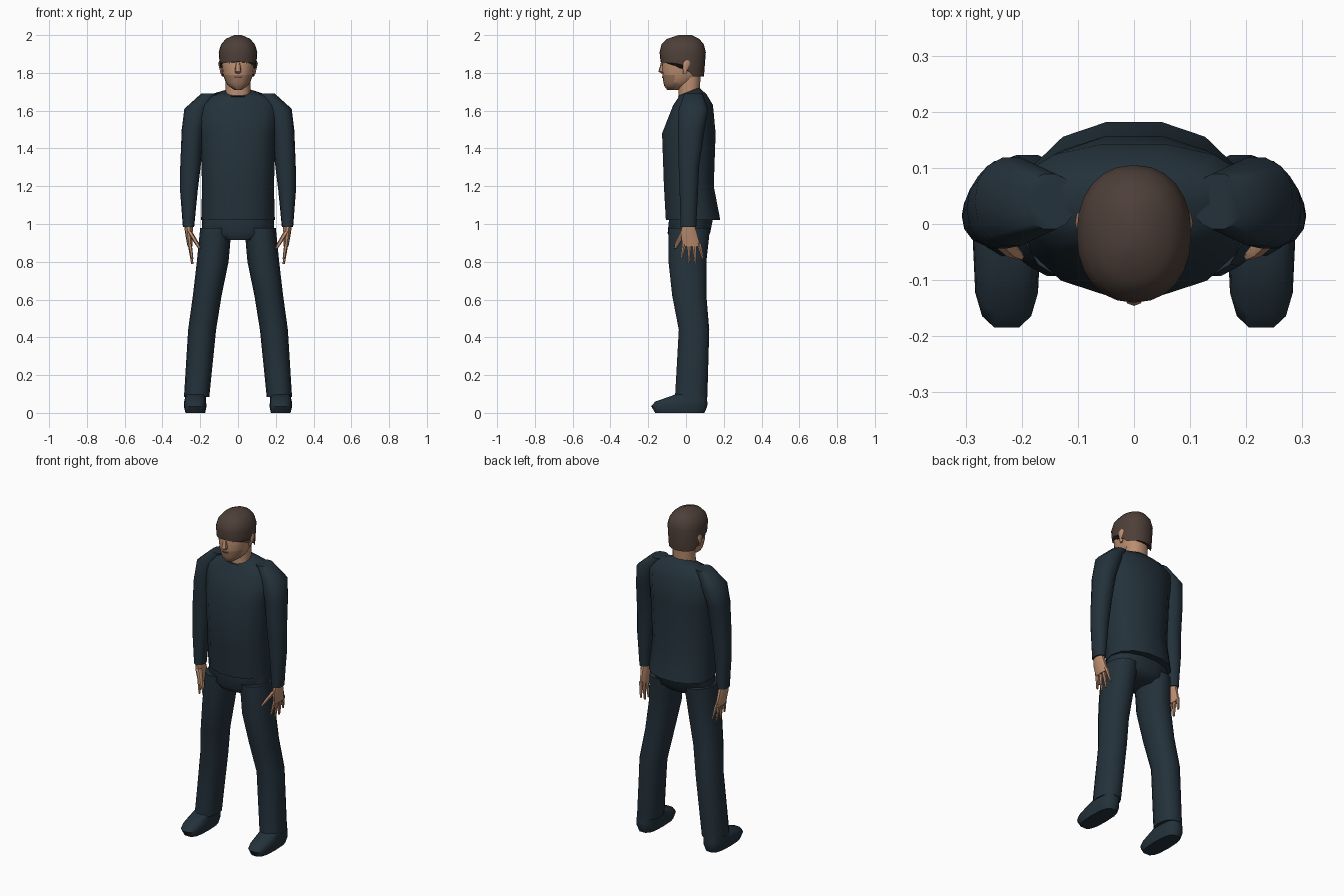
import bpy, bmesh, math

cube = bpy.data.objects.get("Cube")
if cube:
    bpy.data.objects.remove(cube)


def material(name, red, green, blue):
    colour = (red, green, blue, 1)
    mat = bpy.data.materials.new(name)
    mat.use_nodes = True
    mat.diffuse_color = colour
    mat.node_tree.nodes["Principled BSDF"].inputs["Base Color"].default_value = colour
    return mat


cloth = material("dark navy cloth", red=.017, green=.031, blue=.043)
brown = material("brown hair", red=.075, green=.05, blue=.04)
skin = material("skin", red=.5, green=.27, blue=.165)
stubble = material("stubble", red=.33, green=.18, blue=.115)
dark = material("brow and lip brown", red=.17, green=.085, blue=.055)
eye_tone = material("eye", red=.55, green=.38, blue=.29)


def ring(height, front, back, half, x=0, tilt=0):
    """One horizontal cross-section; tilt lifts its back and lowers its front."""
    return height, (front + back) / 2, (back - front) / 2, half, x, tilt


def loft(name, mat, rings, sides=14, squareness=2.2):
    """Skin a stack of rounded cross-sections and close both ends."""
    def bulge(value):
        return math.copysign(abs(value) ** (2 / squareness), value)

    bm = bmesh.new()
    loops = []
    for height, middle, depth, half, x, tilt in rings:
        loop = []
        for step in range(sides):
            turn = math.tau * step / sides
            across, along = half * bulge(math.cos(turn)), depth * bulge(math.sin(turn))
            loop.append(bm.verts.new((x + across, middle + along, height + tilt * along)))
        loops.append(loop)
    for low, high in zip(loops, loops[1:]):
        for i in range(sides):
            bm.faces.new((low[i - 1], low[i], high[i], high[i - 1]))
    bm.faces.new(loops[0])
    bm.faces.new(loops[-1])
    bmesh.ops.recalc_face_normals(bm, faces=bm.faces)
    mesh = bpy.data.meshes.new(name)
    bm.to_mesh(mesh)
    bm.free()
    mesh.materials.append(mat)
    part = bpy.data.objects.new(name, mesh)
    bpy.context.collection.objects.link(part)
    bpy.ops.object.select_all(action="DESELECT")
    part.select_set(True)
    bpy.context.view_layer.objects.active = part
    bpy.ops.object.shade_smooth_by_angle(angle=math.radians(45))
    return part


# Sweater body, with the collar dipping at the front
loft("sweater_body", cloth, [
    ring(height=1.02, front=-.11, back=.185, half=.195),
    ring(height=1.2, front=-.12, back=.15, half=.19),
    ring(height=1.48, front=-.13, back=.16, half=.2),
    ring(height=1.63, front=-.07, back=.145, half=.22),
    ring(height=1.68, front=-.04, back=.11, half=.17, tilt=.1),
    ring(height=1.7, front=-.045, back=.07, half=.07, tilt=.4),
])

# Trouser seat
loft("trouser_seat", cloth, [
    ring(height=.915, front=-.08, back=.09, half=.12),
    ring(height=.95, front=-.1, back=.13, half=.19),
    ring(height=1.05, front=-.09, back=.15, half=.19),
])

# Neck and head, with stubble on the lower front of the face
loft("neck", skin, [
    ring(height=1.65, front=-.04, back=.07, half=.065),
    ring(height=1.8, front=-.04, back=.08, half=.065),
])
head = loft("head", skin, [
    ring(height=1.71, front=-.1, back=-.04, half=.02),
    ring(height=1.73, front=-.115, back=.01, half=.05),
    ring(height=1.75, front=-.12, back=.05, half=.065),
    ring(height=1.79, front=-.125, back=.08, half=.08),
    ring(height=1.87, front=-.13, back=.09, half=.09),
    ring(height=1.95, front=-.1, back=.07, half=.07),
], sides=20)
head.data.materials.append(stubble)
for face in head.data.polygons:
    if face.center.z < 1.79 and face.center.y < -.055:
        face.material_index = 1

# Hair cap: high fringe, low nape
hair = loft("hair", brown, [
    ring(height=1.86, front=-.135, back=.095, half=.097),
    ring(height=1.91, front=-.14, back=.105, half=.102),
    ring(height=1.95, front=-.13, back=.095, half=.09),
    ring(height=1.98, front=-.1, back=.07, half=.065),
    ring(height=2, front=-.04, back=.03, half=.02),
], sides=24)
for vert in hair.data.vertices:
    if vert.co.z < 1.87:
        nape = min(1, max(0, .4 + vert.co.y / .07))
        vert.co.z -= .08 * nape + .1 * abs(vert.co.x) * (1 - nape)

# Nose and mouth
loft("nose", skin, [
    ring(height=1.797, front=-.13, back=-.11, half=.012),
    ring(height=1.807, front=-.146, back=-.11, half=.017),
    ring(height=1.865, front=-.13, back=-.11, half=.01),
], sides=8)
loft("mouth", dark, [
    ring(height=1.773, front=-.126, back=-.11, half=.02),
    ring(height=1.78, front=-.128, back=-.11, half=.022),
], sides=10)

for side, label in ((1, "left"), (-1, "right")):
    # Eye, brow and ear
    loft(f"{label}_eye", eye_tone, [
        ring(height=1.847, front=-.12, back=-.1, half=.014, x=side * .036),
        ring(height=1.855, front=-.12, back=-.1, half=.014, x=side * .036),
    ], sides=8)
    loft(f"{label}_brow", dark, [
        ring(height=1.859, front=-.121, back=-.1, half=.02, x=side * .037),
        ring(height=1.866, front=-.121, back=-.1, half=.02, x=side * .037),
    ], sides=8)
    loft(f"{label}_ear", skin, [
        ring(height=1.795, front=-.015, back=0, half=.007, x=side * .085),
        ring(height=1.85, front=-.02, back=.025, half=.012, x=side * .093),
        ring(height=1.868, front=-.01, back=.02, half=.007, x=side * .09),
    ], sides=8)

    # Sleeve with rounded shoulder
    loft(f"{label}_sleeve", cloth, [
        ring(height=.985, front=-.03, back=.055, half=.03, x=side * .262),
        ring(height=1.18, front=-.035, back=.065, half=.047, x=side * .26),
        ring(height=1.3, front=-.04, back=.07, half=.054, x=side * .252),
        ring(height=1.5, front=-.045, back=.1, half=.058, x=side * .24),
        ring(height=1.61, front=-.04, back=.12, half=.066, x=side * .218),
        ring(height=1.69, front=-.01, back=.09, half=.045, x=side * .15),
    ])

    # Palm, splayed fingers and forward thumb
    loft(f"{label}_palm", skin, [
        ring(height=.88, front=-.02, back=.08, half=.013, x=side * .254),
        ring(height=.95, front=-.03, back=.06, half=.02, x=side * .26),
        ring(height=1, front=-.02, back=.045, half=.024, x=side * .262),
    ], sides=10)
    for index, finger in enumerate(("index", "middle", "ring", "little")):
        spread = index - 1.5
        tip, root = .032 + .038 * spread, .03 + .025 * spread
        loft(f"{label}_{finger}_finger", skin, [
            ring(height=.785 + .013 * spread ** 2, front=tip - .006, back=tip + .006,
                 half=.006, x=side * .242),
            ring(height=.9, front=root - .013, back=root + .013, half=.011, x=side * .256),
        ], sides=6)
    loft(f"{label}_thumb", skin, [
        ring(height=.87, front=-.065, back=-.05, half=.007, x=side * .203),
        ring(height=.9, front=-.06, back=-.03, half=.012, x=side * .22),
        ring(height=.96, front=-.03, back=.01, half=.014, x=side * .256),
    ], sides=6)

    # Trouser leg
    loft(f"{label}_trouser_leg", cloth, [
        ring(height=.085, front=-.06, back=.115, half=.067, x=side * .219),
        ring(height=.44, front=-.04, back=.125, half=.074, x=side * .19),
        ring(height=.62, front=-.075, back=.11, half=.076, x=side * .163),
        ring(height=.8, front=-.095, back=.11, half=.084, x=side * .134),
        ring(height=.98, front=-.095, back=.13, half=.083, x=side * .117),
    ])

    # Shoe, its instep sloping down to a blunt toe
    loft(f"{label}_shoe", cloth, [
        ring(height=0, front=-.165, back=.1, half=.052, x=side * .226),
        ring(height=.035, front=-.187, back=.115, half=.06, x=side * .227),
        ring(height=.06, front=-.165, back=.115, half=.058, x=side * .227),
        ring(height=.1, front=-.05, back=.11, half=.052, x=side * .224),
    ], squareness=3)
